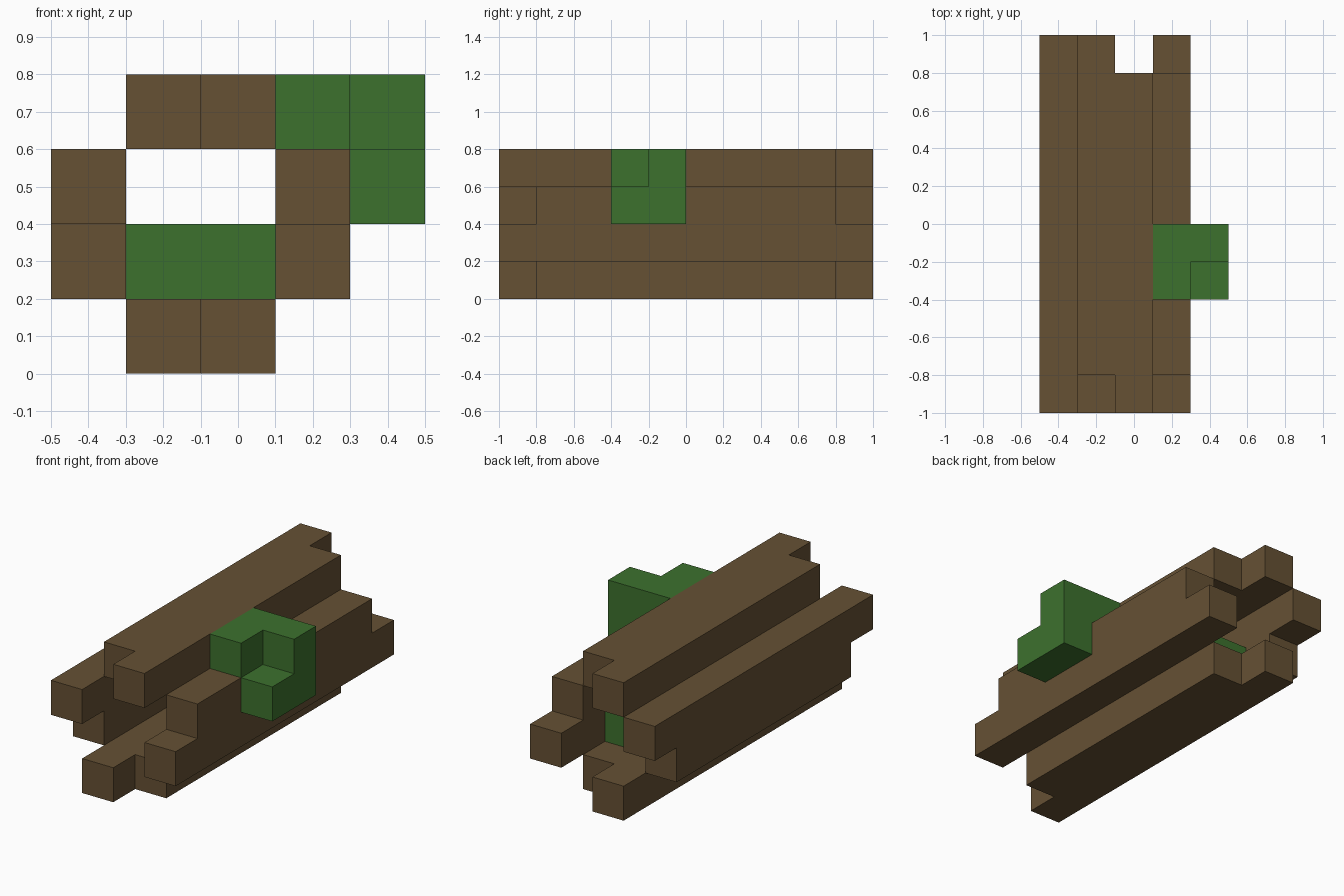
import bpy
import bmesh
from mathutils import Vector

if "Cube" in bpy.data.objects:
    bpy.data.objects.remove(bpy.data.objects["Cube"], do_unlink=True)

CELL = 0.2
ORIGIN = Vector((-0.5, -1.0, 0.0))


def make_material(name, rgb):
    mat = bpy.data.materials.new(name)
    mat.use_nodes = True
    mat.diffuse_color = (*rgb, 1)
    mat.node_tree.nodes["Principled BSDF"].inputs["Base Color"].default_value = (*rgb, 1)
    return mat


def block_part(name, mat, runs):
    """Join lengthwise runs (column, row, start, end) of cubes into one clean shell."""
    cells = {(c, y, r) for c, r, a, b in runs for y in range(a, b)}
    bm = bmesh.new()
    for cell in cells:
        centre = Vector(cell) + Vector((0.5, 0.5, 0.5))
        for axis in range(3):
            for sign in (-1, 1):
                n = Vector((0, 0, 0))
                n[axis] = sign
                if tuple(int(v) for v in Vector(cell) + n) in cells:
                    continue
                u = Vector((0, 0, 0))
                u[(axis + 1) % 3] = 0.5
                v = n.cross(u)
                mid = centre + n / 2
                corners = (mid - u - v, mid + u - v, mid + u + v, mid - u + v)
                bm.faces.new([bm.verts.new(ORIGIN + p * CELL) for p in corners])
    bmesh.ops.remove_doubles(bm, verts=bm.verts[:], dist=0.001)
    bmesh.ops.dissolve_limit(bm, angle_limit=0.01, verts=bm.verts[:], edges=bm.edges[:])
    bmesh.ops.recalc_face_normals(bm, faces=bm.faces[:])
    mesh = bpy.data.meshes.new(name)
    bm.to_mesh(mesh)
    bm.free()
    mesh.materials.append(mat)
    obj = bpy.data.objects.new(name, mesh)
    bpy.context.scene.collection.objects.link(obj)


bark = make_material("bark brown", (0.133, 0.082, 0.034))
moss = make_material("moss green", (0.046, 0.165, 0.027))

# Four bark walls of the hollow log, with staggered ends
block_part("log_bottom", bark, [(1, 0, 0, 10), (2, 0, 1, 9)])
block_part("log_top", bark, [(1, 3, 1, 10), (2, 3, 0, 9)])
block_part("log_side_negative_x", bark, [(0, 1, 1, 9), (0, 2, 0, 10)])
block_part("log_side_positive_x", bark, [(3, 1, 0, 10), (3, 2, 1, 9)])

# Moss over the upper edge and on the floor inside
block_part("outer_moss", moss, [(3, 3, 3, 5), (4, 3, 4, 5), (4, 2, 3, 5)])
block_part("inner_moss", moss, [(1, 1, 6, 8), (2, 1, 6, 8)])
